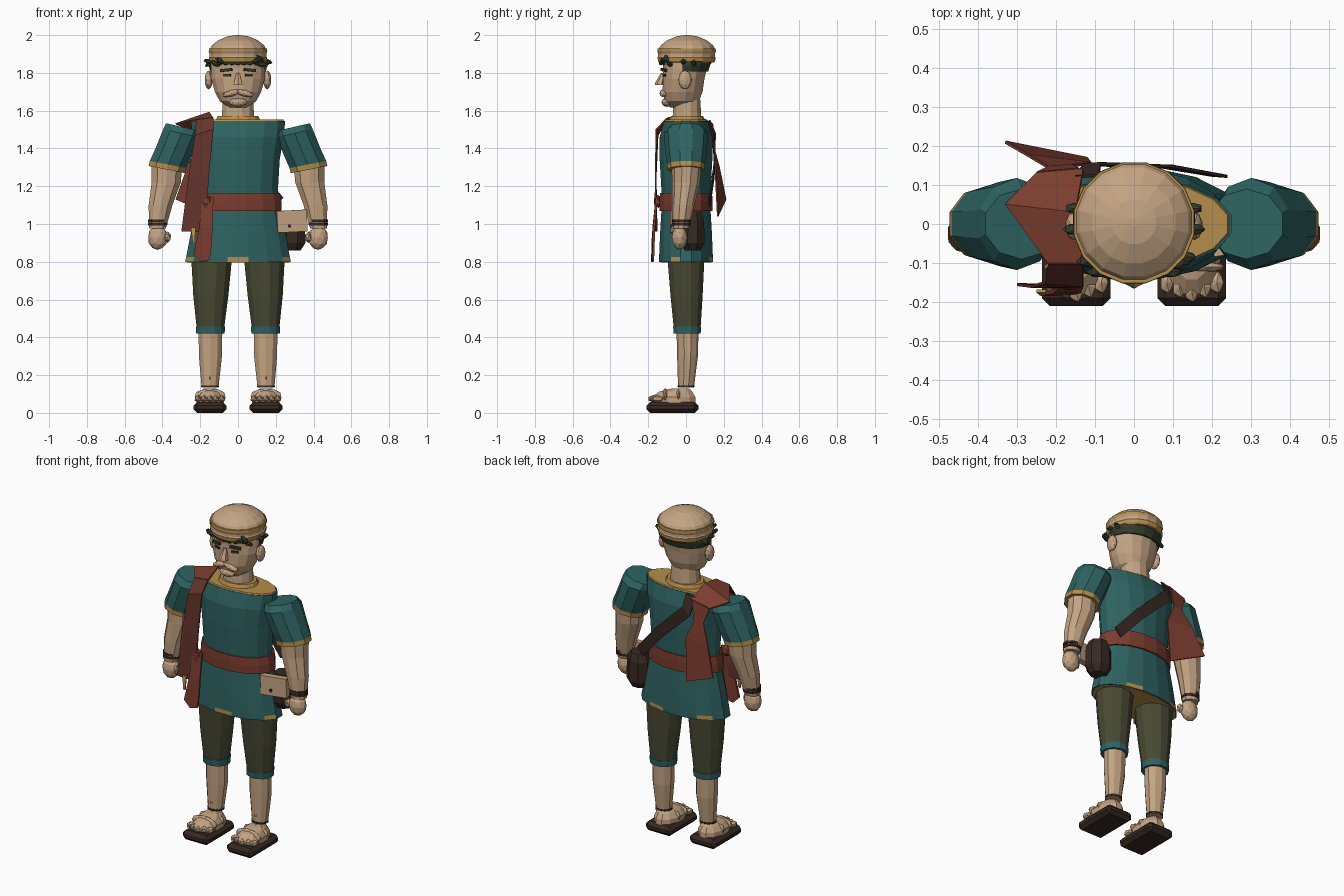
import bpy, bmesh, math
from mathutils import Matrix, Vector

# ---- colours
COLS = {
    "skin": (0.55, 0.37, 0.225), "teal_cloth": (0.027, 0.125, 0.12),
    "gold_trim": (0.46, 0.27, 0.07), "red_cloth": (0.2, 0.045, 0.028),
    "dark_red_cloth": (0.13, 0.034, 0.025), "olive_cloth": (0.065, 0.068, 0.033),
    "dark_leather": (0.038, 0.022, 0.016), "leaf_green": (0.035, 0.045, 0.025),
}
NAMES = list(COLS)
MATS = []
for n, c in COLS.items():
    m = bpy.data.materials.new(n)
    m.diffuse_color = (*c, 1)
    MATS.append(m)


def finish(bm, name, mat=None, fix=True):
    """Turn a bmesh into a flat shaded object; mat=None keeps face indices."""
    if fix:
        bmesh.ops.recalc_face_normals(bm, faces=bm.faces[:])
    if mat:
        for f in bm.faces:
            f.material_index = NAMES.index(mat)
    used = sorted({f.material_index for f in bm.faces})
    for f in bm.faces:
        f.material_index = used.index(f.material_index)
    me = bpy.data.meshes.new(name)
    bm.to_mesh(me)
    bm.free()
    for i in used:
        me.materials.append(MATS[i])
    ob = bpy.data.objects.new(name, me)
    bpy.context.collection.objects.link(ob)
    return ob


def loft(name, rings, mats, n=12, s=1, caps=True, keep=None, rule=None):
    """Rings are (x, y, z, rx, ry[, tilt]); mats is one colour or one per band."""
    bm = bmesh.new()
    rows = []
    for r in rings:
        x, y, z, rx, ry = r[:5]
        t = math.radians(r[5]) if len(r) > 5 else 0
        row = []
        for i in range(n):
            a = 2 * math.pi * (i + 0.5) / n
            u = rx * math.cos(a)
            row.append(bm.verts.new((s * (x + u * math.cos(t)), y + ry * math.sin(a),
                                     z + u * math.sin(t))))
        rows.append(row)
    if isinstance(mats, str):
        mats = [mats] * (len(rings) - 1)
    for k in range(len(rows) - 1):
        for i in range(n):
            j = (i + 1) % n
            f = bm.faces.new((rows[k][i], rows[k][j], rows[k + 1][j], rows[k + 1][i]))
            f.material_index = NAMES.index(rule(k, i) if rule else mats[k])
    if caps:
        for row, m in ((rows[0], mats[0]), (rows[-1], mats[-1])):
            bm.faces.new(row).material_index = NAMES.index(m)
    if keep:
        bmesh.ops.delete(bm, geom=[f for f in bm.faces if not keep(f.calc_center_median())],
                         context='FACES')
    return finish(bm, name)


def blob(name, c, r, mat, sub=2, rot=0):
    bm = bmesh.new()
    bmesh.ops.create_icosphere(bm, subdivisions=sub, radius=1, matrix=Matrix.Translation(c)
                               @ Matrix.Rotation(math.radians(rot), 4, 'Y') @ Matrix.Diagonal((*r, 1)))
    return finish(bm, name, mat)


def box(name, c, size, mat, bevel=0, rot=(0, 0, 0)):
    bm = bmesh.new()
    bmesh.ops.create_cube(bm, size=1, matrix=Matrix.Diagonal((*size, 1)))
    if bevel:
        bmesh.ops.bevel(bm, geom=bm.edges[:], offset=bevel, segments=1, affect='EDGES')
    ob = finish(bm, name, mat)
    ob.location = c
    ob.rotation_euler = [math.radians(a) for a in rot]
    return ob


def strip(name, pairs, mat, thick=0.008):
    """Cloth strip through pairs of edge points."""
    bm = bmesh.new()
    rows = [[bm.verts.new(p) for p in pr] for pr in pairs]
    for a, b in zip(rows, rows[1:]):
        bm.faces.new((a[0], a[1], b[1], b[0]))
    ob = finish(bm, name, mat)
    mod = ob.modifiers.new("thickness", 'SOLIDIFY')
    mod.thickness, mod.offset = thick, 0
    return ob


# ---- tunic with broken gold hem, gold yoke, collar and belt
loft("tunic", [(0, 0, .80, .285, .145), (0, 0, .825, .28, .145), (0, 0, .95, .255, .14),
               (0, 0, 1.08, .225, .132), (0, 0, 1.17, .215, .132), (0, 0, 1.34, .225, .142),
               (0, 0, 1.46, .245, .142), (0, 0, 1.545, .255, .118)], "teal_cloth", 16,
     rule=lambda k, i: "gold_trim" if k == 0 and i % 3 == 2 else "teal_cloth")
loft("hem_lining", [(0, 0, .796, .275, .138), (0, 0, .802, .275, .138)], "gold_trim", 16)
loft("yoke", [(0, 0, 1.543, .25, .116), (0, 0, 1.552, .245, .112)], "gold_trim", 16)
loft("collar", [(0, .005, 1.55, .12, .095), (0, .005, 1.572, .11, .085)], "gold_trim", 14)
loft("belt", [(0, 0, 1.07, .236, .142), (0, 0, 1.12, .234, .143), (0, 0, 1.165, .225, .141)],
     "red_cloth", 16)

# ---- sleeves, arms, legs and sandals
for s, side in ((1, "left"), (-1, "right")):
    loft(side + "_sleeve", [(.288, 0, 1.512, .10, .09, 13), (.30, 0, 1.48, .103, .118, 13),
                            (.345, 0, 1.37, .103, .108, 12), (.37, 0, 1.315, .104, .1, 11),
                            (.376, 0, 1.288, .104, .098, 11)],
         ["teal_cloth"] * 3 + ["gold_trim"], 10, s)
    loft(side + "_arm", [(.376, .003, 1.31, .085, .08), (.38, 0, 1.22, .081, .074),
                         (.41, -.015, 1.1, .066, .06), (.427, -.027, .975, .047, .042)],
         "skin", 10, s)
    for z in (1.0, 1.018):
        loft(side + "_bracelet", [(.426, -.024, z - .007, .054, .049),
                                  (.425, -.024, z + .007, .055, .05)], "dark_leather", 10, s)
    blob(side + "_hand", (s * .425, -.034, .928), (.053, .042, .065), "skin")
    blob(side + "_thumb", (s * .372, -.05, .93), (.02, .022, .03), "skin", 1)
    loft(side + "_breeches", [(.14, 0, .87, .11, .1), (.14, 0, .8, .11, .1),
                              (.144, .003, .62, .096, .088), (.146, .006, .455, .076, .074)],
         "olive_cloth", 12, s)
    loft(side + "_breeches_cuff", [(.146, .006, .458, .08, .077), (.146, .006, .42, .078, .074)],
         "teal_cloth", 12, s)
    loft(side + "_shin", [(.146, .008, .425, .066, .058), (.146, .008, .3, .064, .055),
                          (.148, 0, .135, .047, .042)], "skin", 10, s)
    loft(side + "_anklet", [(.148, 0, .137, .051, .046), (.148, 0, .146, .051, .046)],
         "dark_leather", 10, s)
    box(side + "_lace_hole", (s * .148, -.039, .185), (.012, .008, .014), "dark_leather")
    box(side + "_sole", (s * .148, -.072, .029), (.176, .276, .058), "dark_leather", .02)
    loft(side + "_foot", [(.148, -.06, .05, .075, .115), (.148, -.065, .085, .076, .118),
                          (.148, -.055, .113, .056, .09), (.148, -.03, .128, .036, .05)],
         "skin", 12, s)
    for i in range(5):
        dx = (i - 2) * .032
        blob(side + "_toe", (s * .148 + dx, -.172 + abs(dx) * .35, .075), (.02, .032, .02), "skin", 1)
    for y in (-.11, -.04):
        blob(side + "_sandal_strap", (s * .148, y, .09), (.085, .017, .04), "skin", 2)

# ---- neck and head
loft("neck", [(0, .005, 1.54, .09, .08), (0, .005, 1.66, .083, .073)], "skin", 12)
loft("head", [(0, -.03, 1.618, .05, .055), (0, -.022, 1.65, .098, .092),
              (0, -.018, 1.70, .125, .108), (0, -.012, 1.77, .145, .112),
              (0, -.005, 1.82, .147, .117), (0, 0, 1.88, .143, .13)], "skin", 16)
loft("nose", [(0, -.14, 1.735, .028, .026), (0, -.138, 1.75, .024, .024),
              (0, -.122, 1.80, .01, .01)], "skin", 6)
blob("chin", (0, -.1, 1.645), (.05, .03, .025), "skin")
for s, side in ((1, "left"), (-1, "right")):
    blob(side + "_moustache", (s * .035, -.12, 1.692), (.05, .02, .017), "skin", 2, s * 15)
    blob(side + "_ear", (s * .155, -.005, 1.763), (.021, .036, .05), "skin")
    box(side + "_eyebrow", (s * .063, -.117, 1.815), (.065, .014, .015), "leaf_green", 0,
        (0, s * 6, s * 20))
    box(side + "_eye", (s * .058, -.114, 1.787), (.04, .009, .013), "dark_leather", 0, (0, 0, s * 20))

# ---- skull cap, striped headband, hair and leaf wreath
loft("cap", [(0, .005, 1.92, .155, .155), (0, .005, 1.945, .142, .142), (0, .005, 1.972, .108, .108),
             (0, .005, 1.993, .058, .058), (0, .005, 2.0, .012, .012)], "skin", 16)
loft("headband", [(0, .003, 1.855, .148, .148), (0, .003, 1.862, .154, .154),
                  (0, .003, 1.882, .157, .157), (0, .003, 1.888, .153, .153),
                  (0, .003, 1.902, .153, .153), (0, .003, 1.912, .158, .158),
                  (0, .003, 1.93, .157, .157)],
     ["gold_trim", "gold_trim", "skin", "skin", "skin", "gold_trim"], 16)
loft("hair", [(0, .005, 1.808, .15, .115), (0, .005, 1.84, .16, .125), (0, .003, 1.862, .155, .14)],
     "leaf_green", 16, keep=lambda c: c.y > -.04)
for ang, z, tilt in ((-128, 1.865, 35), (-142, 1.85, 35), (-52, 1.865, -25), (-42, 1.875, 40),
                     (-33, 1.845, 0), (-5, 1.86, 20), (15, 1.85, -30), (185, 1.86, 20), (165, 1.85, -30)):
    a = math.radians(ang)
    blob("wreath_leaf", (.155 * math.cos(a), .155 * math.sin(a), z), (.032, .016, .014),
         "leaf_green", 1, tilt)
for i in range(7):
    x = (i - 3) * .032
    blob("fringe", (x, -math.sqrt(.135 ** 2 - x * x), 1.85), (.018, .01, .01), "leaf_green", 1)

# ---- shoulder sash, hanging cape corner and belt tails
strip("sash_front", [((-.30, -.155, .96), (-.17, -.165, .96)), ((-.262, -.16, 1.25), (-.155, -.16, 1.25)),
                     ((-.228, -.15, 1.47), (-.13, -.158, 1.5)), ((-.22, -.1, 1.55), (-.13, -.1, 1.56))],
      "dark_red_cloth")
strip("sash_shoulder", [((-.22, -.1, 1.55), (-.13, -.1, 1.56)), ((-.33, .05, 1.53), (-.15, .03, 1.59)),
                        ((-.25, .13, 1.5), (-.13, .14, 1.53))], "red_cloth")
strip("cape_back", [((-.25, .13, 1.5), (-.14, .14, 1.53)), ((-.22, .145, 1.41), (-.16, .15, 1.41)),
                    ((-.27, .175, 1.3), (-.11, .155, 1.3)), ((-.33, .21, 1.13), (-.12, .168, 1.04))],
      "red_cloth")
blob("belt_knot", (-.165, -.148, 1.12), (.035, .025, .035), "red_cloth", 1)
strip("belt_tail", [((-.19, -.155, 1.14), (-.13, -.155, 1.14)), ((-.205, -.172, .98), (-.135, -.17, .98)),
                    ((-.235, -.178, .84), (-.14, -.172, .88)), ((-.195, -.178, .80), (-.15, -.175, .81))],
      "red_cloth", .012)
strip("tail_trim", [((-.25, -.172, .98), (-.225, -.172, .98)), ((-.24, -.18, .9), (-.228, -.18, .9))],
      "gold_trim")

# ---- back strap, pouch and book
strip("back_strap", [((-.15, .12, 1.54), (-.09, .125, 1.55)), ((-.13, .152, 1.43), (-.085, .155, 1.48)),
                     ((.06, .148, 1.25), (.1, .148, 1.3)), ((.2, .125, 1.09), (.24, .122, 1.14))],
      "dark_leather")
loft("pouch", [(.285, .035, .86, .05, .045), (.285, .035, .9, .078, .068), (.285, .035, 1.02, .075, .066),
               (.285, .035, 1.065, .055, .05)], "dark_leather", 8)
box("book", (.285, -.055, 1.015), (.16, .035, .115), "skin", 0, (0, -3, 8))
box("book_clasp", (.272, -.077, .99), (.016, .008, .016), "dark_leather")
